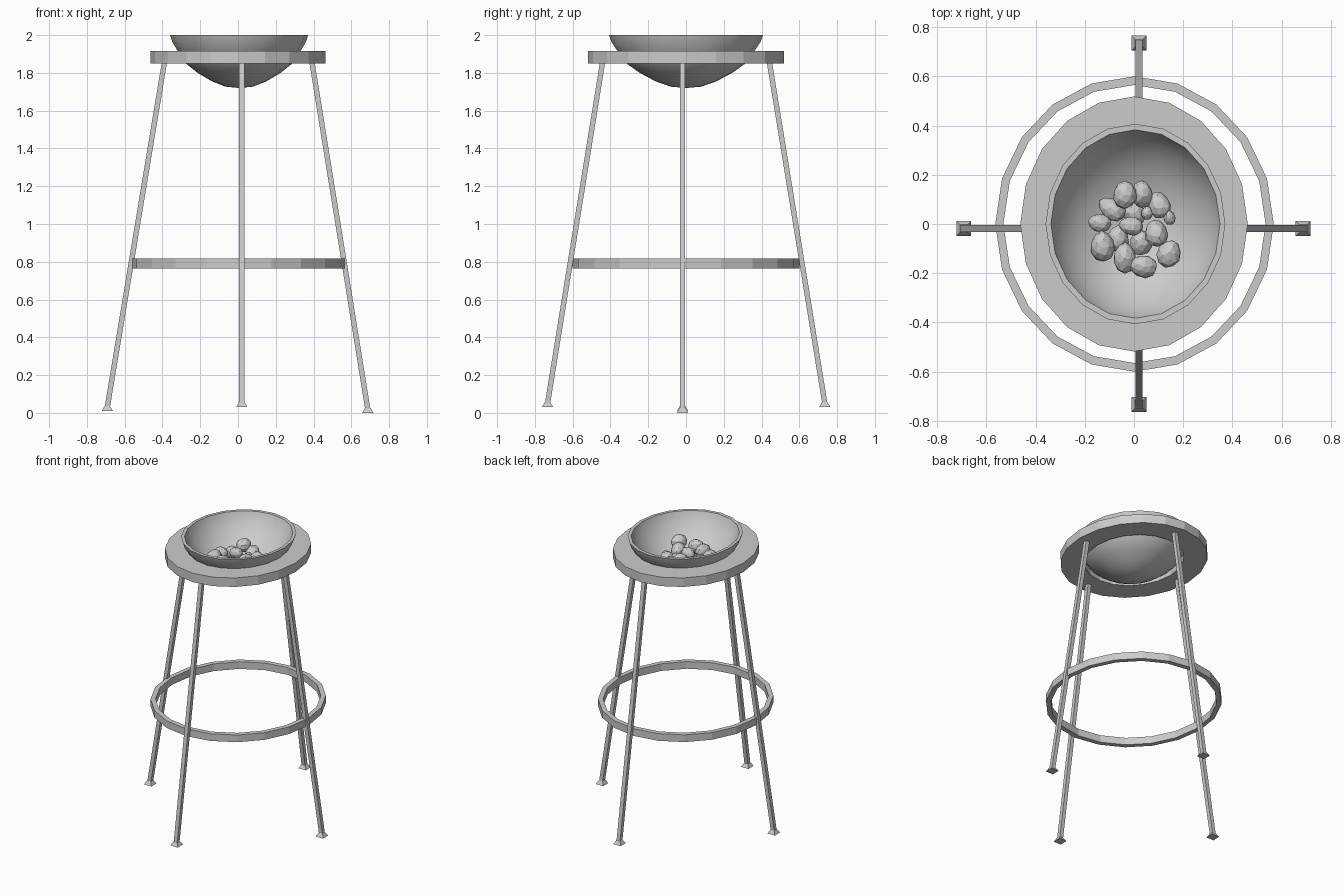
import bpy, bmesh, math, random
from mathutils import Vector, Matrix

if "Cube" in bpy.data.objects:
    bpy.data.objects.remove(bpy.data.objects["Cube"])

random.seed(4)
SIDES = 20


def finish(bm, name):
    bmesh.ops.recalc_face_normals(bm, faces=bm.faces)
    me = bpy.data.meshes.new(name)
    bm.to_mesh(me)
    bm.free()
    ob = bpy.data.objects.new(name, me)
    bpy.context.collection.objects.link(ob)
    return ob


def lathe(name, profile, x_scale, closed, x0=0.0):
    """Revolve (radius, z) points into an oval; closed joins last to first."""
    bm = bmesh.new()
    rings = []
    for r, z in profile:
        if r == 0:
            rings.append([bm.verts.new((x0, 0, z))] * SIDES)
            continue
        rings.append([bm.verts.new((x0 + x_scale * r * math.cos(a), r * math.sin(a), z))
                      for a in (2 * math.pi * i / SIDES for i in range(SIDES))])
    pairs = list(zip(rings, rings[1:]))
    if closed:
        pairs.append((rings[-1], rings[0]))
    for a, b in pairs:
        for i in range(SIDES):
            j = (i + 1) % SIDES
            quad = list(dict.fromkeys((a[i], a[j], b[j], b[i])))
            bm.faces.new(quad)
    return finish(bm, name)


def prism(name, p0, half0, p1, half1):
    """Square bar between two centres with its own half width at each end."""
    bm = bmesh.new()
    corners = ((-1, -1), (1, -1), (1, 1), (-1, 1))
    a, b = ([bm.verts.new((p[0] + h * cx, p[1] + h * cy, p[2])) for cx, cy in corners]
            for p, h in ((p0, half0), (p1, half1)))
    bm.faces.new(a[::-1])
    bm.faces.new(b)
    for i in range(4):
        j = (i + 1) % 4
        bm.faces.new((a[i], a[j], b[j], b[i]))
    return finish(bm, name)


# Seat ring and foot ring
lathe("seat_ring", [(0.35, 1.85), (0.518, 1.85), (0.518, 1.915), (0.35, 1.915)], 0.892, True)
lathe("foot_ring", [(0.565, 0.765), (0.6, 0.765), (0.6, 0.817), (0.565, 0.817)], 0.943, True, 0.002)

# Bowl: outside up to the rim, then back down the inside
outer = [(0, 1.72), (0.08, 1.727), (0.16, 1.755), (0.245, 1.8), (0.315, 1.85),
         (0.362, 1.915), (0.395, 1.965), (0.407, 2.0)]
inner = [(0.383, 2.0), (0.37, 1.965), (0.338, 1.915), (0.29, 1.86), (0.225, 1.812),
         (0.15, 1.775), (0.075, 1.75), (0, 1.744)]
bowl = lathe("bowl", outer + inner, 0.897, False, 0.006)
bpy.context.view_layer.objects.active = bowl
bowl.select_set(True)
bpy.ops.object.shade_smooth_by_angle(angle=math.radians(40))
bowl.select_set(False)

# Splayed legs with flared feet: (name, foot xy, top xy, foot base height)
legs = [
    ("left", (-0.692, -0.018), (-0.389, -0.018), 0.01),
    ("right", (0.687, -0.018), (0.391, -0.018), 0.0),
    ("front", (0.02, -0.733), (0.02, -0.441), 0.03),
    ("back", (0.02, 0.735), (0.02, 0.441), 0.03),
]
for side, foot, top, z in legs:
    prism(side + "_leg", (*foot, z + 0.02), 0.014, (*top, 1.86), 0.014)
    prism(side + "_foot", (*foot, z), 0.03, (*foot, z + 0.026), 0.015)

# Heap of faceted stones: x, y, z, half width, half length, turn in degrees
stones = [
    (-0.037, 0.12, 1.865, 0.048, 0.058, 0),
    (0.033, 0.122, 1.83, 0.045, 0.058, 10),
    (0.102, 0.078, 1.825, 0.045, 0.058, 20),
    (-0.09, 0.06, 1.825, 0.042, 0.06, 55),
    (0.053, 0.045, 1.84, 0.024, 0.028, 0),
    (0.143, 0.028, 1.83, 0.024, 0.034, 15),
    (-0.138, 0.004, 1.83, 0.038, 0.048, 80),
    (-0.012, -0.008, 1.865, 0.038, 0.05, 85),
    (0.09, -0.037, 1.85, 0.046, 0.058, 10),
    (-0.128, -0.09, 1.835, 0.048, 0.064, 5),
    (-0.065, -0.06, 1.795, 0.045, 0.055, 0),
    (0.028, -0.075, 1.8, 0.045, 0.055, 0),
    (-0.038, -0.137, 1.84, 0.046, 0.064, 0),
    (0.035, -0.172, 1.84, 0.046, 0.06, 80),
    (0.142, -0.12, 1.865, 0.048, 0.058, -15),
    (0.0, 0.045, 1.795, 0.045, 0.055, 40),
]
for n, (x, y, z, w, l, turn) in enumerate(stones):
    bm = bmesh.new()
    bmesh.ops.create_icosphere(bm, subdivisions=2, radius=1)
    for v in bm.verts:
        v.co *= random.uniform(0.95, 1.04)
        v.co.x *= 1 - 0.12 * v.co.y
    tilt = Matrix.Rotation(random.uniform(-0.3, 0.3), 4, 'X')
    m = (Matrix.Translation((x, y, z)) @ Matrix.Rotation(math.radians(turn), 4, 'Z')
         @ tilt @ Matrix.Diagonal((w, l, w, 1)))
    bm.transform(m)
    finish(bm, "stone_%02d" % (n + 1))
